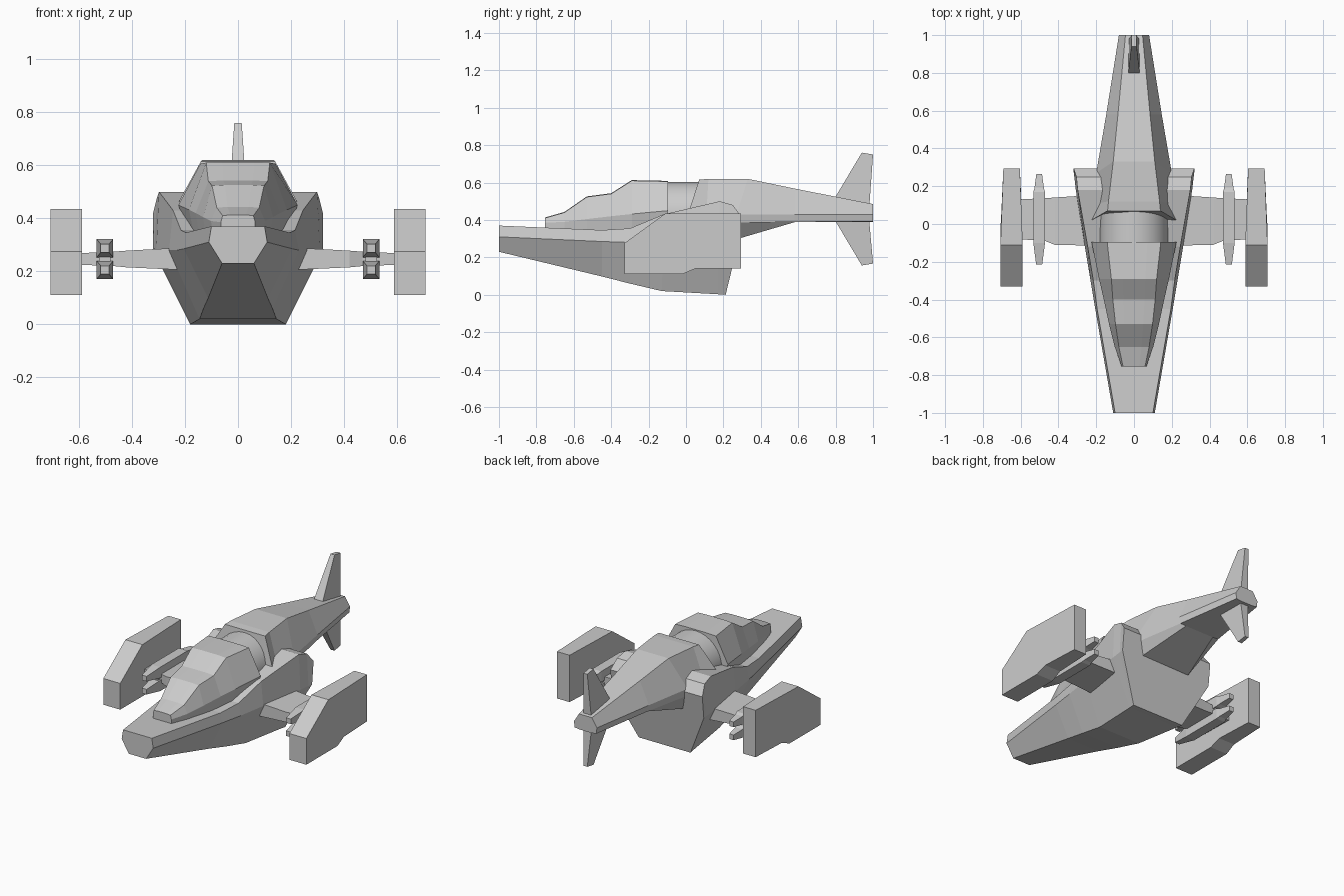
import bpy, bmesh


def make_object(name, bm):
    bmesh.ops.recalc_face_normals(bm, faces=bm.faces[:])
    mesh = bpy.data.meshes.new(name)
    bm.to_mesh(mesh)
    bm.free()
    obj = bpy.data.objects.new(name, mesh)
    bpy.context.collection.objects.link(obj)
    return obj


def loft(name, rings):
    """Skin a list of closed point rings and cap both ends."""
    bm = bmesh.new()
    vs = [[bm.verts.new(p) for p in r] for r in rings]
    n = len(vs[0])
    for a, b in zip(vs, vs[1:]):
        for i in range(n):
            j = (i + 1) % n
            bm.faces.new((a[i], a[j], b[j], b[i]))
    bm.faces.new(vs[0])
    bm.faces.new(vs[-1])
    return make_object(name, bm)


def sym(half):
    """Complete a right-hand half section (top to bottom) across x = 0."""
    return half + [(-x, y, z) for x, y, z in reversed(half)]


def mirror(obj):
    m = obj.modifiers.new("mirror", 'MIRROR')
    m.use_axis = (True, False, False)
    return obj


def rect(x, y, z, hx, hz):
    return [(x - hx, y, z - hz), (x + hx, y, z - hz),
            (x + hx, y, z + hz), (x - hx, y, z + hz)]


# lower hull: top edge, chine, keel edge
hull = [
    [(0.10, -1.0, 0.37), (0.11, -1.0, 0.31), (0.06, -1.0, 0.23)],
    [(0.195, -0.45, 0.346), (0.205, -0.45, 0.285), (0.113, -0.45, 0.098)],
    [(0.215, -0.30, 0.355), (0.23, -0.30, 0.28), (0.13, -0.30, 0.06)],
    [(0.245, -0.12, 0.43), (0.26, -0.12, 0.28), (0.145, -0.13, 0.02)],
    [(0.298, 0.18, 0.50), (0.308, 0.18, 0.28), (0.175, 0.17, 0.003)],
    [(0.305, 0.25, 0.48), (0.316, 0.25, 0.28), (0.178, 0.195, 0.001)],
    [(0.32, 0.295, 0.42), (0.32, 0.28, 0.28), (0.18, 0.212, 0.0)],
]
loft("hull", [sym(s) for s in hull])

# rear fuselage and tail boom, flared collar at the front
tail = [
    [(0.14, 0.07, 0.615), (0.225, 0.02, 0.46), (0.20, 0.03, 0.36), (0.15, 0.03, 0.30)],
    [(0.135, 0.12, 0.62), (0.19, 0.11, 0.45), (0.185, 0.11, 0.36), (0.15, 0.11, 0.30)],
    [(0.11, 0.33, 0.62), (0.20, 0.27, 0.43), (0.195, 0.28, 0.385), (0.17, 0.28, 0.30)],
    [(0.085, 0.58, 0.568), (0.147, 0.58, 0.43), (0.14, 0.58, 0.39), (0.10, 0.58, 0.388)],
    [(0.045, 1.0, 0.485), (0.08, 1.0, 0.43), (0.075, 1.0, 0.392), (0.04, 1.0, 0.388)],
]
loft("tail_boom", [sym(s) for s in tail])

# cockpit canopy: roof edge, widest line, sill per station
canopy = [
    # y, roof half width, roof z, side half width, side z, sill half width
    (-0.755, 0.058, 0.41, 0.065, 0.385, 0.065),
    (-0.65, 0.08, 0.44, 0.102, 0.39, 0.095),
    (-0.53, 0.098, 0.523, 0.132, 0.405, 0.12),
    (-0.40, 0.112, 0.54, 0.16, 0.42, 0.145),
    (-0.29, 0.12, 0.61, 0.185, 0.432, 0.165),
    (-0.095, 0.142, 0.606, 0.225, 0.45, 0.19),
]
loft("canopy", [sym([(0.5 * a, y, za + 0.003), (a, y, za), (b, y, zb), (c, y, 0.335)])
                for y, a, za, b, zb, c in canopy])

# round section between canopy and fuselage
bpy.ops.mesh.primitive_cylinder_add(vertices=32, radius=0.182, depth=0.24,
                                    location=(0, 0.0, 0.42), rotation=(1.5708, 0, 0))
bpy.context.object.name = "fuselage_ring"
bpy.ops.object.shade_smooth_by_angle()

# tail fins
for name, root, tip in (("upper_fin", (0.80, 0.525, 0.98, 0.47), (0.94, 0.76, 1.0, 0.75)),
                        ("lower_fin", (0.80, 0.392, 0.98, 0.392), (0.94, 0.157, 1.0, 0.167))):
    rings = []
    for (y0, z0, y1, z1), t in ((root, 0.03), (tip, 0.014)):
        rings.append([(-t, y0, z0), (t, y0, z0), (t * 0.9, y1, z1), (-t * 0.9, y1, z1)])
    loft(name, rings)

# wings
wing = [
    # x, leading y, trailing y, bottom z, top z
    (0.20, -0.115, 0.155, 0.205, 0.290),
    (0.42, -0.11, 0.14, 0.215, 0.278),
    (0.47, -0.09, 0.137, 0.220, 0.274),
    (0.61, -0.08, 0.13, 0.225, 0.268),
]
mirror(loft("wing", [[(x, a, lo), (x, b, lo), (x, b, hi), (x, a, hi)]
                     for x, a, b, lo, hi in wing]))

# wingtip engine plates, slightly thinner to the rear
plate = [(-0.33, 0.11), (-0.33, 0.275), (-0.11, 0.435), (0.295, 0.435),
         (0.295, 0.14), (0.05, 0.14), (-0.02, 0.11)]
mirror(loft("wingtip_plate",
            [[(0.648 + s * (0.059 if y < 0 else 0.057 - 0.045 * y), y, z) for y, z in plate]
             for s in (-1, 1)]))

# paired missiles above and below each wing, with a mounting block
for name, z in (("upper_missile", 0.287), ("lower_missile", 0.205)):
    stations = [(-0.215, 0.016, 0.016), (-0.10, 0.031, 0.034),
                (0.17, 0.031, 0.034), (0.19, 0.025, 0.026), (0.265, 0.015, 0.016)]
    mirror(loft(name, [rect(0.502, y, z, hx, hz) for y, hx, hz in stations]))
mirror(loft("missile_mount", [rect(0.502, y, 0.245, 0.022, 0.035) for y in (-0.11, 0.15)]))
